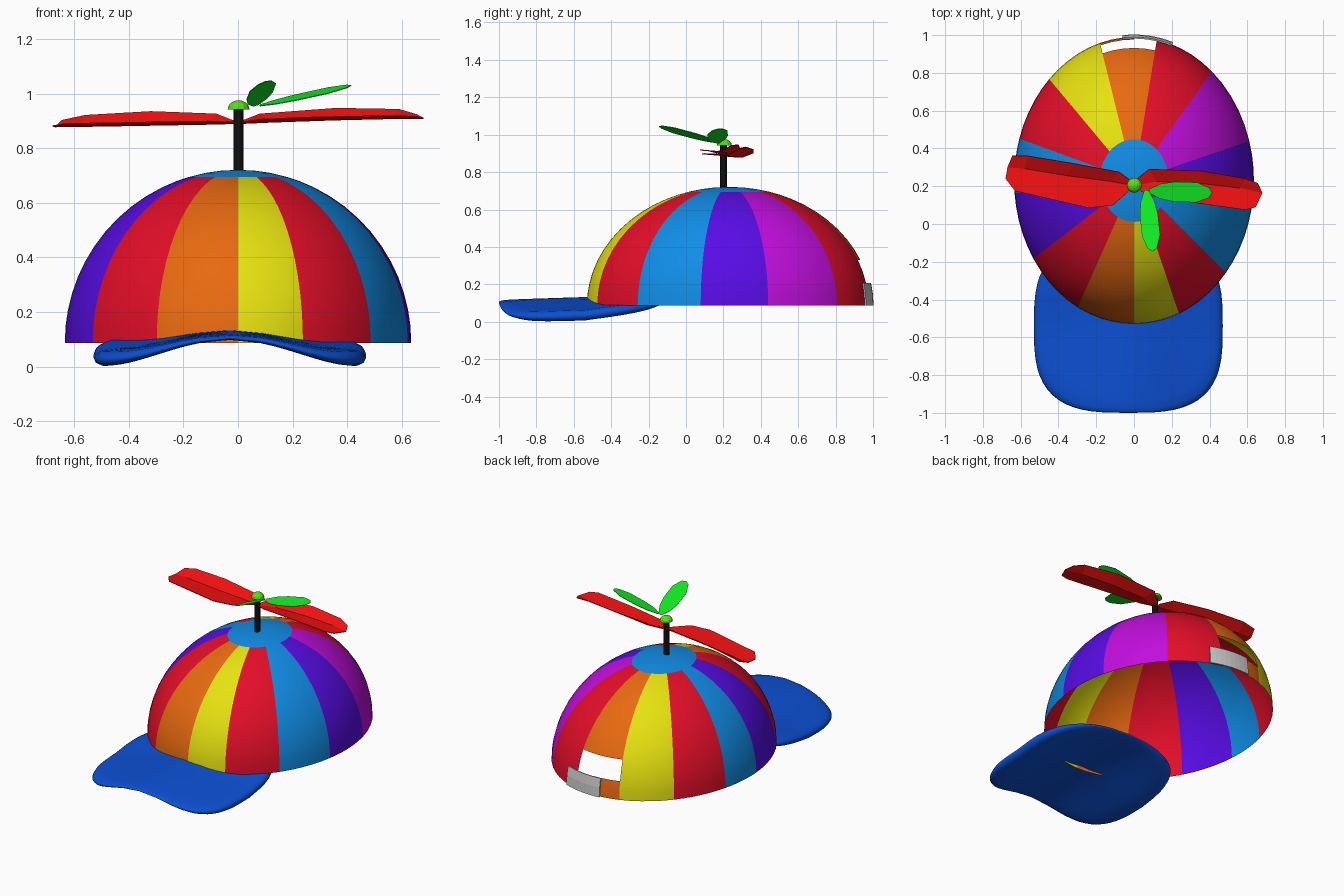
import bpy, math
from mathutils import Vector

if "Cube" in bpy.data.objects:
    bpy.data.objects.remove(bpy.data.objects["Cube"])

# Colours as seen on screen (0-255), converted to linear
COL = {
    "red": (228, 14, 40), "orange": (232, 106, 16), "yellow": (230, 226, 16),
    "blue": (16, 141, 230), "violet": (88, 12, 230), "magenta": (194, 14, 222),
    "brim_blue": (12, 80, 212), "black": (14, 14, 14), "blade_red": (245, 16, 16),
    "leaf_green": (16, 238, 34), "knob_green": (88, 226, 16)}
MATS = {}
for name, c in COL.items():
    MATS[name] = bpy.data.materials.new(name)
    MATS[name].diffuse_color = [v / 255 / 12.92 if v < 11 else ((v / 255 + .055) / 1.055) ** 2.4 for v in c] + [1]


def make(name, verts, faces, mats, idx=None, smooth=True):
    me = bpy.data.meshes.new(name)
    me.from_pydata(verts, [], faces)
    for m in mats:
        me.materials.append(MATS[m])
    for i, p in enumerate(me.polygons):
        p.use_smooth = smooth
        if idx:
            p.material_index = idx[i]
    me.update()
    ob = bpy.data.objects.new(name, me)
    bpy.context.collection.objects.link(ob)
    return ob


# Dome: half ellipsoid split into 13 coloured panels, angles run from the front
CY, RX, RY, Z0, H = .23, .635, .76, .087, .634


def dome_pt(deg, z, grow=0.0):
    a, k = math.radians(deg), math.sqrt(max(0, 1 - ((z - Z0) / H) ** 2))
    return ((RX + grow) * k * math.sin(a), CY - (RY + grow) * k * math.cos(a), z)


seams = [0, 22, 50, 78.5, 106, 139.5, 169, 196.5, 225, 253, 275, 303, 332, 360]
panel_cols = ["yellow", "red", "blue", "violet", "magenta", "red", "orange",
              "yellow", "red", "blue", "violet", "red", "orange"]
slots = ["red", "orange", "yellow", "blue", "violet", "magenta"]
SUB = 5
angs, cols = [], []
for a, b, c in zip(seams, seams[1:], panel_cols):
    for k in range(SUB):
        angs.append(a + (b - a) * k / SUB)
        cols.append(slots.index(c))
# row heights include the edges of the rear opening and the crown disc
zs = [Z0, .15, .205, .27, .33] + [Z0 + H * math.sin(math.radians(t)) for t in (28, 34, 40, 46, 52, 58, 64, 69, 73.3, 79, 84)]
CAP = 13
n = len(angs)
verts = [dome_pt(a, z) for z in zs for a in angs] + [(0, CY, Z0 + H)]
faces, idx = [], []
for r in range(len(zs)):
    for i in range(n):
        j = (i + 1) % n
        mid = angs[i] + 1
        if 169 <= mid < 196.5 and r in (2, 3):
            continue                       # rear opening
        if 169 <= mid < 180 and r < 2:
            continue                       # gap closed by the grey strap
        if r == len(zs) - 1:
            faces.append((r * n + i, r * n + j, len(verts) - 1))
        else:
            faces.append((r * n + i, r * n + j, (r + 1) * n + j, (r + 1) * n + i))
        idx.append(slots.index("blue") if r >= CAP else cols[i])
make("dome_panels", verts, faces, slots, idx)

# Grey adjusting strap over the rear opening
N = 8
sv = [dome_pt(161.5 + 24 * i / N, z, .009) for z in (Z0, .15, .207) for i in range(N + 1)]
sf = [(r * (N + 1) + i, r * (N + 1) + i + 1, (r + 1) * (N + 1) + i + 1, (r + 1) * (N + 1) + i)
      for r in range(2) for i in range(N)]
strap = make("rear_strap", sv, sf, [], smooth=False)
sol = strap.modifiers.new("thickness", "SOLIDIFY")
sol.thickness, sol.offset = .008, 0

# Brim: rounded, arched slab made of superellipse rings
half = [(.02, 1), (.25, 1), (.5, 1), (.7, 1), (.85, .96), (.94, .8), (.985, .45)]
rings = half + [(1, 0)] + [(r, -h) for r, h in reversed(half)]
M = 56


def brim_pt(r, h, a):
    c, s = math.cos(a), math.sin(a)
    x = r * math.copysign(abs(c) ** (2 / 3.1), c)
    y = r * math.copysign(abs(s) ** (2 / 3.1), s)
    amp = .0435 * (1 - .55 * max(0, y))
    z = .121 + .015 * y - amp * (1 - math.cos(math.pi * x)) + h * (.011 + .027 * x * x)
    return (-.03 + .5 * x, -.54 + .46 * y, z)


bv = [brim_pt(r, h, 2 * math.pi * i / M) for r, h in rings for i in range(M)]
bf = [((r + 1) * M + i, (r + 1) * M + (i + 1) % M, r * M + (i + 1) % M, r * M + i)
      for r in range(len(rings) - 1) for i in range(M)]
bf += [tuple(range(M)), tuple(reversed(range((len(rings) - 1) * M, len(rings) * M)))]
make("brim", bv, bf, ["brim_blue"])

# Propeller post
bpy.ops.mesh.primitive_cylinder_add(vertices=16, radius=.018, depth=.245, location=(.002, .2, .825))
post = bpy.context.object
post.name = "propeller_post"
post.data.materials.append(MATS["black"])
bpy.ops.object.shade_smooth_by_angle()

# Half-round knob on top of the post
kv = [(.002 + .04 * math.cos(t) * math.cos(a), .205 + .04 * math.cos(t) * math.sin(a), .943 + .033 * math.sin(t))
      for t in (0, .4, .8, 1.2, 1.5) for a in [math.pi * k / 6 for k in range(12)]]
kf = [(r * 12 + i, r * 12 + (i + 1) % 12, r * 12 + 12 + (i + 1) % 12, r * 12 + 12 + i)
      for r in range(4) for i in range(12)]
kf += [tuple(reversed(range(12))), tuple(range(48, 60))]
make("knob", kv, kf, ["knob_green"], smooth=False)


# Propeller blades, folded along a valley: stations of front edge, valley, back edge
def blade(name, stations):
    v = [p for st in stations for p in st]
    f = []
    for i in range(len(stations) - 1):
        for k in range(2):
            q = (3 * i + k, 3 * i + 3 + k, 3 * i + 4 + k, 3 * i + 1 + k)
            f.append(q if stations[-1][0][0] > 0 else q[::-1])
    ob = make(name, v, f, ["blade_red"], smooth=False)
    s = ob.modifiers.new("thickness", "SOLIDIFY")
    s.thickness, s.offset = .004, -1


blade("left_blade", [
    [(-.01, .19, .897), (-.01, .205, .893), (-.01, .225, .9)],
    [(-.11, .10, .901), (-.12, .225, .89), (-.08, .275, .927)],
    [(-.24, .085, .899), (-.35, .255, .886), (-.32, .32, .936)],
    [(-.63, .175, .892), (-.58, .293, .882), (-.56, .36, .922)],
    [(-.68, .24, .884), (-.67, .30, .881), (-.645, .36, .904)]])
blade("right_blade", [
    [(.01, .19, .897), (.01, .205, .893), (.01, .235, .9)],
    [(.08, .15, .908), (.12, .225, .898), (.08, .29, .927)],
    [(.30, .115, .917), (.35, .215, .906), (.36, .28, .948)],
    [(.59, .075, .921), (.56, .19, .911), (.59, .24, .944)],
    [(.645, .09, .918), (.68, .165, .912), (.655, .215, .925)]])


# Small leaves beside the knob
def leaf(name, start, tip, w, roll):
    s, d = Vector(start), Vector(tip) - Vector(start)
    side = Vector((-d.y, d.x, 0)).normalized() * w
    side.z = roll
    outline = [(0, -.2), (.18, -.75), (.4, -1), (.75, -1), (.95, -.5), (1, 0),
               (.95, .5), (.75, 1), (.4, 1), (.18, .75), (0, .2)]
    ob = make(name, [s + d * u + side * v for u, v in outline], [tuple(range(11))], ["leaf_green"], smooth=False)
    m = ob.modifiers.new("thickness", "SOLIDIFY")
    m.thickness, m.offset = .003, 0


leaf("side_leaf", (.08, .175, .957), (.415, .165, 1.03), .053, .011)
leaf("front_leaf", (.065, .18, .957), (.10, -.145, 1.045), .048, .014)

for m in bpy.data.materials:
    if m.users and not m.is_grease_pencil:
        m.use_nodes = True
        m.node_tree.nodes["Principled BSDF"].inputs["Base Color"].default_value = m.diffuse_color
